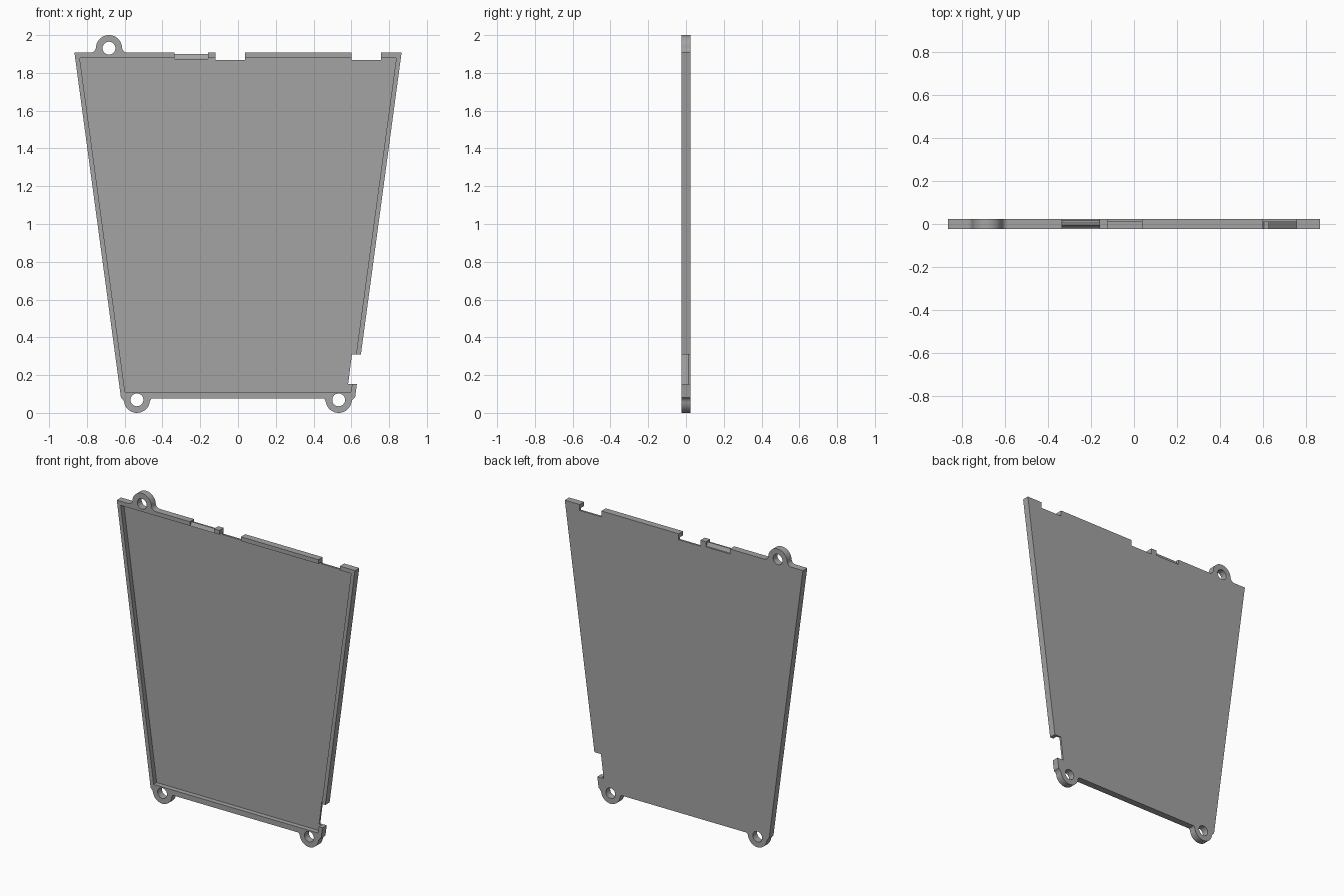
import bpy, bmesh
from math import sqrt, atan2, pi, cos, sin

if "Cube" in bpy.data.objects:
    bpy.data.objects.remove(bpy.data.objects["Cube"])

FRONT, BACK, FLOOR = -0.0225, 0.0225, 0.0095   # depth planes
TOP, BOTTOM = 1.907, 0.082                     # panel edges
LUG, HOLE, FILLET = 0.069, 0.034, 0.03         # ear radii

grey = bpy.data.materials.new("mid grey")
grey.use_nodes = True
grey.diffuse_color = (0.37, 0.37, 0.37, 1)
grey.node_tree.nodes["Principled BSDF"].inputs["Base Color"].default_value = (0.37, 0.37, 0.37, 1)


def prism(name, points, y0, y1):
    """Extrude an xz polygon from depth y0 to y1."""
    bm = bmesh.new()
    face = bm.faces.new([bm.verts.new((x, y0, z)) for x, z in points])
    new = bmesh.ops.extrude_face_region(bm, geom=[face])["geom"]
    bmesh.ops.translate(bm, vec=(0, y1 - y0, 0),
                        verts=[v for v in new if isinstance(v, bmesh.types.BMVert)])
    bmesh.ops.recalc_face_normals(bm, faces=bm.faces[:])
    mesh = bpy.data.meshes.new(name)
    bm.to_mesh(mesh)
    bm.free()
    mesh.materials.append(grey)
    obj = bpy.data.objects.new(name, mesh)
    bpy.context.collection.objects.link(obj)
    return obj


def arc(x, z, r, a0, a1, n):
    return [(x + r * cos(a0 + (a1 - a0) * i / n), z + r * sin(a0 + (a1 - a0) * i / n))
            for i in range(n + 1)]


def ear(x, z, edge, limit=1):
    """Ear outline, left to right, rising from a horizontal edge with filleted feet."""
    out = 1 if edge > 1 else -1
    d = (z - edge) * out
    s = sqrt((LUG + FILLET) ** 2 - (FILLET - d) ** 2)
    a = atan2(FILLET - d, s)
    half = arc(s, FILLET, FILLET, -pi / 2, -pi + a, 6)
    left = [(-u, v) for u, v in half]
    right = half[::-1]
    crown = arc(0, d, LUG, pi - a, a, 24)[1:-1]
    return [(x + u, edge + out * v) for u, v in left + crown + right if abs(u) < limit]


def rect(x0, x1, z0, z1):
    return [(x0, z0), (x1, z0), (x1, z1), (x0, z1)]


# Tapered panel outline with three screw ears
ears = [(-0.683, 1.931), (-0.535, 0.069), (0.533, 0.069)]
outline = [(-0.866, TOP)] + ear(*ears[0], TOP) + [(0.866, TOP), (0.62, BOTTOM)]
outline += ear(*ears[2], BOTTOM, 0.082)[::-1] + ear(*ears[1], BOTTOM, 0.082)[::-1]
outline += [(-0.62, BOTTOM)]
panel = prism("panel", outline, FRONT, BACK)

# Recess, edge notches and screw holes
pocket = [(-0.838, 1.88), (0.838, 1.88), (0.598, 0.11), (-0.598, 0.11)]
cutters = [prism("recess_cutter", pocket, -0.1, FLOOR)]
notches = [rect(-0.12, 0.037, 1.868, 2.1), rect(0.6, 0.757, 1.868, 2.1),
           rect(-0.335, -0.16, 1.874, 2.1),
           [(0.603, 0.308), (0.8, 0.308), (0.8, 0.152), (0.583, 0.152)]]
holes = [arc(x, z, HOLE, 0, 2 * pi, 32)[:-1] for x, z in ears]
cutters += [prism("notch_cutter", p, -0.1, 0.1) for p in notches + holes]

for cutter in cutters:
    mod = panel.modifiers.new("cut", "BOOLEAN")
    mod.operation, mod.solver, mod.object = "DIFFERENCE", "EXACT", cutter
bpy.context.view_layer.objects.active = panel
panel.select_set(True)
for mod in list(panel.modifiers):
    bpy.ops.object.modifier_apply(modifier=mod.name)
for cutter in cutters:
    bpy.data.objects.remove(cutter)
bpy.ops.object.shade_smooth_by_angle(angle=0.6)

# Slim snap ridge bridging the small top notch
bm = bmesh.new()
profile = [(-0.016, 1.876), (-0.005, 1.9), (0.005, 1.9), (0.016, 1.876)]
ends = [[bm.verts.new((x, y, z)) for y, z in profile] for x in (-0.336, -0.159)]
for i in range(4):
    j = (i + 1) % 4
    bm.faces.new((ends[0][i], ends[0][j], ends[1][j], ends[1][i]))
for end in ends:
    bm.faces.new(end)
bmesh.ops.recalc_face_normals(bm, faces=bm.faces[:])
mesh = bpy.data.meshes.new("snap_ridge")
bm.to_mesh(mesh)
bm.free()
mesh.materials.append(grey)
bpy.context.collection.objects.link(bpy.data.objects.new("snap_ridge", mesh))
